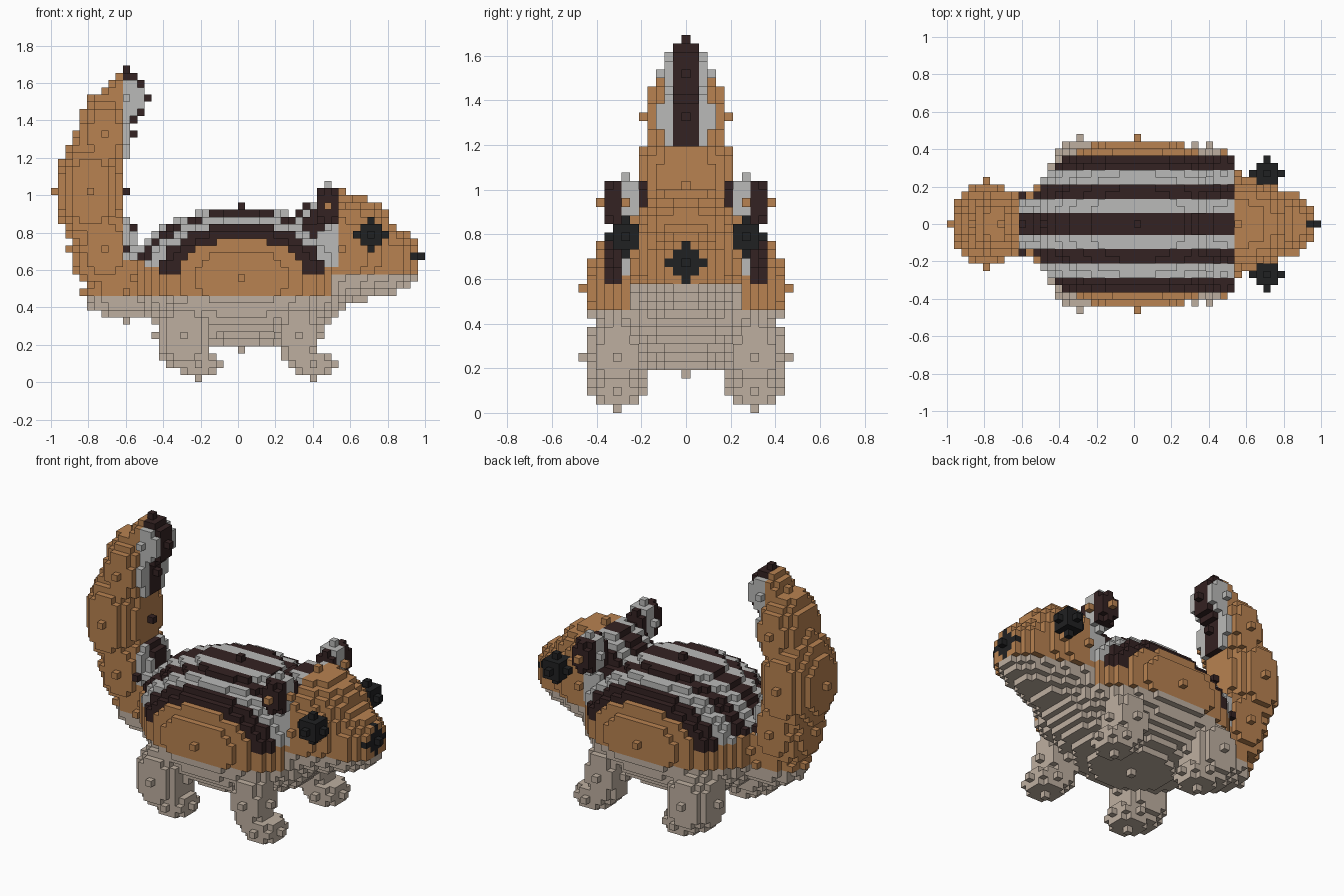
import bpy, bmesh, math
from mathutils import Vector

cube = bpy.data.objects.get("Cube")
if cube:
    bpy.data.objects.remove(cube, do_unlink=True)

V = 2 / 52  # block size


def material(name, rgb):
    m = bpy.data.materials.new(name)
    m.use_nodes = True
    col = (*rgb, 1)
    m.diffuse_color = col
    bsdf = m.node_tree.nodes["Principled BSDF"]
    bsdf.inputs["Base Color"].default_value = col
    bsdf.inputs["Roughness"].default_value = 0.9
    return m


MATS = [material("fur brown", (0.479, 0.223, 0.082)),
        material("belly beige", (0.515, 0.429, 0.352)),
        material("stripe grey", (0.491, 0.491, 0.480)),
        material("stripe dark", (0.034, 0.016, 0.016)),
        material("eye black", (0.0145, 0.015, 0.016))]
BROWN, BEIGE, GREY, DARK, BLACK = range(5)

# Parts as block ellipsoids: name -> list of (centre in blocks, radii).
# A centre with y > 0 is repeated on the other side.
PARTS = {
    "nose": [((50, 0, 17), (1, 2, 2))],
    "eyes": [((44, 7, 20), (2, 2, 2))],
    "ears": [((38, 7, 24), (2, 3, 3))],
    "snout": [((45, 0, 16.5), (6, 5, 5))],
    "head": [((40, 0, 18), (8, 7, 8))],
    "body": [((26, 0, 14), (16, 12, 10))],
    "rump": [((10, 0, 12), (6, 4, 4))],
    "tail": [((7, 0, 18), (5, 5, 6)), ((5, 0, 26), (5, 6, 8)),
             ((7, 0, 34), (4, 5, 6)), ((10, 0, 39), (3, 3, 4))],
    "hind_legs": [((18, 8, 6), (4, 4, 5))],
    "fore_legs": [((34, 8, 6), (3, 3, 5))],
    "hind_feet": [((20, 8, 2), (3, 3, 2))],
    "fore_feet": [((36, 8, 2), (3, 3, 2))],
}


def ellipsoid(c, r):
    """Set of grid cells inside an ellipsoid."""
    span = [range(math.ceil(c[i] - r[i]), math.floor(c[i] + r[i]) + 1) for i in range(3)]
    return {(x, y, z) for x in span[0] for y in span[1] for z in span[2]
            if sum(((p - q) / s) ** 2 for p, q, s in zip((x, y, z), c, r)) <= 1.00001}


def fur_colour(cell):
    """Belly below, lengthwise stripes on the back, brown elsewhere."""
    x, y, z = cell
    d = abs(y)
    if z < (15 if x >= 39 else 12):
        return BEIGE
    lowest = 15 if d >= 8 else 16 if d >= 6 else 17
    if 10 <= x <= 39 and d <= 9 and z >= lowest:
        return DARK if d <= 1 or d in (4, 5, 8, 9) else GREY
    return BROWN


# Give each cell to the first part that claims it
owner = {}
for name, blobs in PARTS.items():
    for c, r in blobs:
        for x, y, z in ellipsoid(c, r):
            owner.setdefault((x, y, z), name)
            if c[1] > 0:
                owner.setdefault((x, -y, z), name)

DIRS = [Vector(d) for d in ((1, 0, 0), (-1, 0, 0), (0, 1, 0), (0, -1, 0), (0, 0, 1), (0, 0, -1))]


def build(name):
    """Mesh the exposed block faces of one part."""
    bm = bmesh.new()
    verts = {}

    def vert(p):
        key = tuple(round(2 * k) for k in p)
        if key not in verts:
            verts[key] = bm.verts.new(((p.x - 25.5) * V, p.y * V, (p.z + 0.5) * V))
        return verts[key]

    for cell, part in owner.items():
        if part != name:
            continue
        mat = BLACK if name in ("eyes", "nose") else fur_colour(cell)
        c = Vector(cell)
        for n in DIRS:
            if tuple(int(k) for k in c + n) in owner:
                continue
            u = Vector((n.y, n.z, n.x))
            w = n.cross(u)
            mid = c + n / 2
            f = bm.faces.new([vert(mid + (a * u + b * w) / 2)
                              for a, b in ((-1, -1), (1, -1), (1, 1), (-1, 1))])
            f.material_index = mat
    mesh = bpy.data.meshes.new(name)
    bm.to_mesh(mesh)
    bm.free()
    for m in MATS:
        mesh.materials.append(m)
    bpy.context.scene.collection.objects.link(bpy.data.objects.new(name, mesh))


for part_name in PARTS:
    build(part_name)
